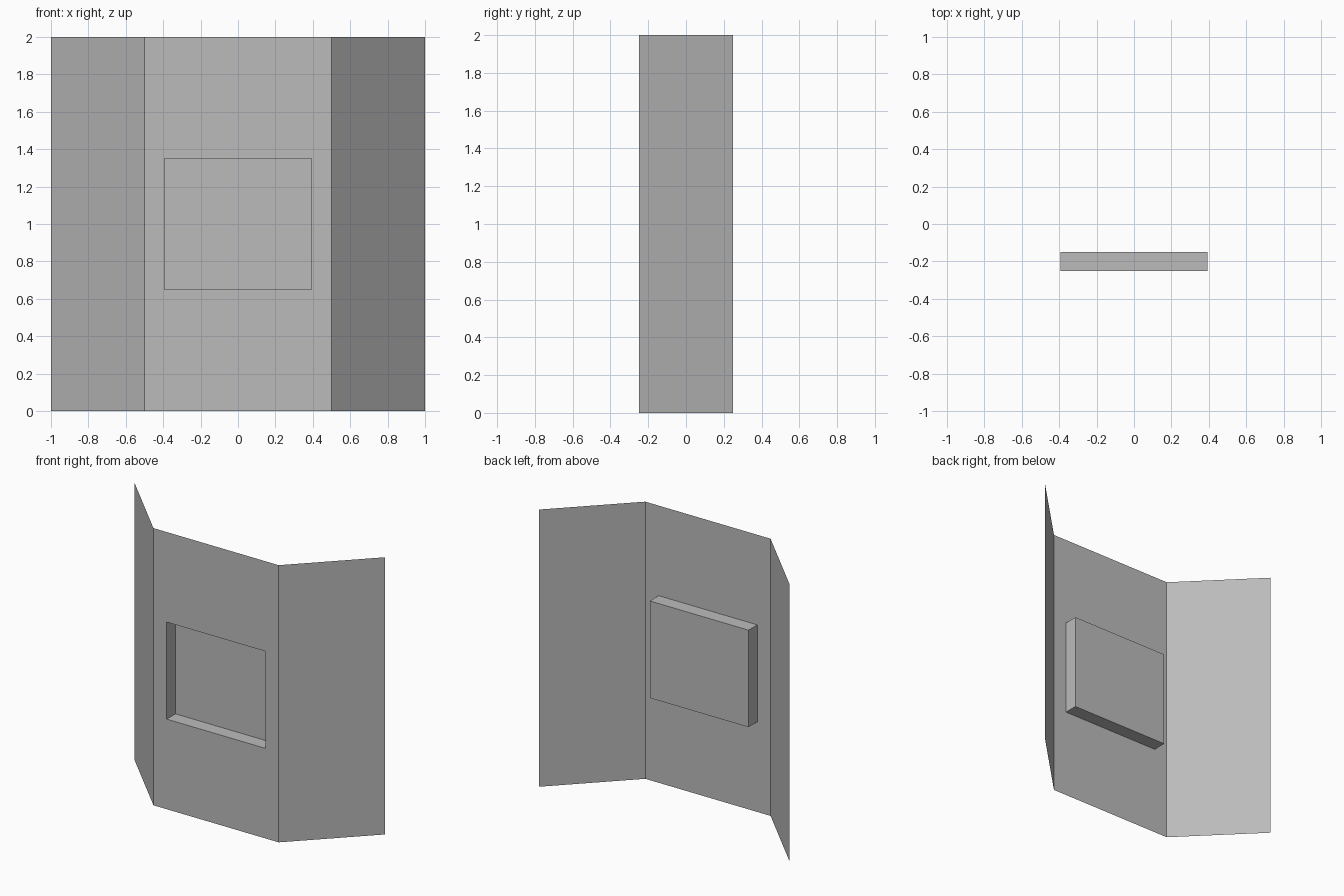
import bpy, bmesh

if "Cube" in bpy.data.objects:
    bpy.data.objects.remove(bpy.data.objects["Cube"])

grey = bpy.data.materials.new("plain grey")
grey.diffuse_color = (0.5, 0.5, 0.5, 1)
grey.use_nodes = True
grey.node_tree.nodes["Principled BSDF"].inputs["Base Color"].default_value = grey.diffuse_color

bm = bmesh.new()

# Folded wall: plan profile raised to full height, front side facing -y
profile = [(-1, 0.25), (-0.5, -0.25), (0.5, -0.25), (1, 0.25)]
low = [bm.verts.new((x, y, 0)) for x, y in profile]
high = [bm.verts.new((x, y, 2)) for x, y in profile]
panels = [bm.faces.new((low[i], low[i + 1], high[i + 1], high[i])) for i in range(3)]
bm.normal_update()

# Square window outline inset in the middle panel
middle = panels[1]
bmesh.ops.inset_individual(bm, faces=[middle], thickness=0.15)
for v in middle.verts:
    v.co.z = 1.35 if v.co.z > 1 else 0.65

# Niche pushed back from the outline
bmesh.ops.inset_individual(bm, faces=[middle], thickness=0, depth=0)
for v in middle.verts:
    v.co.y += 0.1
bm.normal_update()

mesh = bpy.data.meshes.new("folded_wall_with_niche")
bm.to_mesh(mesh)
bm.free()
mesh.materials.append(grey)
wall = bpy.data.objects.new("folded_wall_with_niche", mesh)
bpy.context.collection.objects.link(wall)
